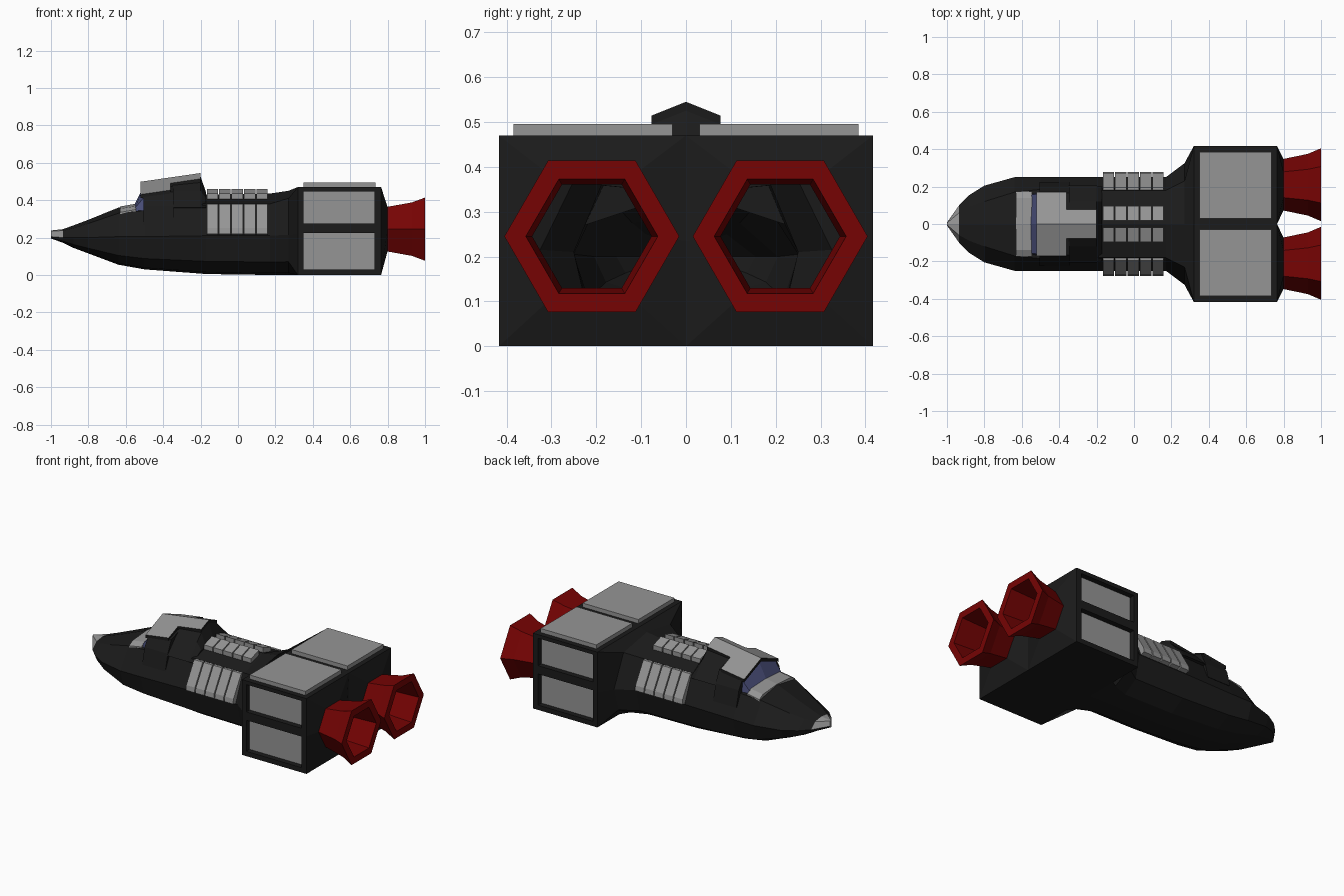
import bpy, bmesh, math

cube = bpy.data.objects.get("Cube")
if cube:
    bpy.data.objects.remove(cube, do_unlink=True)


def material(name, color):
    mat = bpy.data.materials.new(name)
    mat.use_nodes = True
    mat.diffuse_color = (*color, 1)
    mat.node_tree.nodes["Principled BSDF"].inputs["Base Color"].default_value = (*color, 1)
    return mat


DARK = material("charcoal hull", (0.011, 0.011, 0.011))
GREY = material("grey plating", (0.3, 0.3, 0.3))
RED = material("deep red", (0.18, 0.001, 0.001))
BLUE = material("blue glass", (0.07, 0.08, 0.2))


def loft(name, rings, mats, caps=(True, True), mirror=False):
    """Skin closed rings of (x, y, z) points, optionally mirrored to the other side."""
    bm = bmesh.new()
    rows = [[bm.verts.new(p) for p in ring] for ring in rings]
    count = len(rows[0])
    for a, b in zip(rows, rows[1:]):
        for i in range(count):
            j = (i + 1) % count
            bm.faces.new((a[i], a[j], b[j], b[i]))
    if caps[0]:
        bm.faces.new(rows[0])
    if caps[1]:
        bm.faces.new(rows[-1])
    bmesh.ops.recalc_face_normals(bm, faces=bm.faces)
    mesh = bpy.data.meshes.new(name)
    bm.to_mesh(mesh)
    bm.free()
    obj = bpy.data.objects.new(name, mesh)
    bpy.context.collection.objects.link(obj)
    for mat in mats:
        mesh.materials.append(mat)
    if mirror:
        mod = obj.modifiers.new("other side", 'MIRROR')
        mod.use_axis = (False, True, False)
        mod.use_mirror_merge = False
    return obj


def whole(x, half):
    """Full ring at x from a half section running top centre to bottom centre."""
    left = [(x, y, z) for y, z in half]
    right = [(x, -y, z) for y, z in reversed(half) if y > 0]
    return left + right


def prism(name, x0, x1, section, mat):
    return loft(name, [[(x, y, z) for y, z in section] for x in (x0, x1)],
                [mat], mirror=True)


def box(name, x, y, z, mat):
    section = [(y[0], z[0]), (y[1], z[0]), (y[1], z[1]), (y[0], z[1])]
    return prism(name, x[0], x[1], section, mat)


# Hull stations: x, half width, chine z, shoulder y, shoulder z, top z, bottom z
stations = [
    (-1, .008, .205, .005, .235, .238, .195),
    (-.935, .1, .2, .06, .237, .245, .172),
    (-.88, .155, .2, .09, .25, .265, .145),
    (-.8, .205, .2, .12, .275, .295, .115),
    (-.64, .25, .205, .17, .33, .36, .055),
    (-.5, .25, .205, .185, .345, .365, .03),
    (-.17, .25, .21, .18, .38, .43, .005),
    (.17, .25, .21, .18, .38, .435, 0),
    (.27, .325, .215, .23, .41, .45, 0),
]
rings = []
for x, wide, chine, sy, sz, top, low in stations:
    rise = chine - low
    rings.append(whole(x, [(0, top), (sy, sz), (wide, chine), (wide * .87, low + rise * .33),
                           (wide * .5, low + rise * .05), (0, low)]))


# Square engine block continues the hull, its sides stepped in behind the plates
def block(x, wide):
    return whole(x, [(0, .47), (wide, .47), (wide, .22), (wide, 0), (.2, 0), (0, 0)])


OUTER, INNER = .417, .38
FRONT, REAR = .35, .73
rings += [block(.32, OUTER), block(FRONT, OUTER), block(FRONT, INNER),
          block(REAR, INNER), block(REAR, OUTER), block(.765, OUTER)]
hull = loft("hull", rings, [DARK, GREY], caps=(True, False))
for face in hull.data.polygons:
    if face.center.x < -.95 and face.center.z > .198:
        face.material_index = 1

# Side rails framing the deeply recessed side plates, and raised top plates
for name, z in (("bottom_rail", (0, .03)), ("middle_rail", (.224, .276)), ("top_rail", (.447, .47))):
    box(name, (FRONT, REAR), (INNER - .005, OUTER), z, DARK)
for name, z in (("lower_side_plate", (.03, .224)), ("upper_side_plate", (.276, .447))):
    box(name, (FRONT, REAR), (INNER - .002, INNER + .004), z, GREY)
box("top_plate", (.35, .735), (.03, .385), (.465, .495), GREY)


# Engines: six-sided shrouds and open bells
def hexagon(x, radius):
    return [(x, .21 + radius * math.cos(i * math.pi / 3),
             .245 + radius * math.sin(i * math.pi / 3)) for i in range(6)]


back = [(OUTER, .235), (OUTER, .47), (0, .47), (0, .235), (0, 0), (OUTER, 0)]
loft("engine_shroud", [[(.765, y, z) for y, z in back], hexagon(.8, .135)],
     [DARK], caps=(False, False), mirror=True)
bell = [(.8, .133), (.8, .138), (.93, .165), (1, .195), (1, .147), (.8, .133)]
loft("engine_bell", [hexagon(x, r) for x, r in bell], [RED],
     caps=(False, False), mirror=True)

# Rows of ribs along flanks and roof
flank = [(.277, .22), (.272, .25), (.195, .38), (.181, .38), (.25, .213)]
roof = [(.097, .435), (.02, .46), (.02, .426), (.097, .407)]
for i in range(5):
    x = -.167 + i * .0665
    prism("flank_rib", x, x + .06, flank, GREY)
    prism("roof_rib", x, x + .06, roof, GREY)


# Cockpit roof: a ridged, rising T-shaped slab, grey on top with dark edges
def gable(x, wide):
    ridge = .5 + (x + .51) * .145
    edge = ridge - .4 * wide
    return whole(x, [(0, ridge), (wide, edge), (wide, edge - .02), (0, ridge - .02)])


for name, x0, x1, wide in (("roof_front", -.52, -.36, .17), ("roof_rear", -.36, -.2, .077)):
    slab = loft(name, [gable(x0, wide), gable(x1, wide)], [DARK, GREY])
    for face in slab.data.polygons:
        face.material_index = int(face.normal.z > .5)

# Cockpit walls under the roof
front_wall = [(0, .48), (.165, .425), (.2, .37), (.225, .27), (0, .345)]
loft("cockpit_wall", [whole(-.505, front_wall),
                      whole(-.345, [(y, z + (.02 if z > .4 else 0)) for y, z in front_wall])],
     [DARK])
rear_wall = [(0, .51), (.076, .48), (.12, .45), (.205, .36), (0, .34)]
tail = [(0, .44), (.076, .42), (.12, .41), (.2, .36), (0, .34)]
loft("cockpit_spine", [whole(-.35, rear_wall),
                       whole(-.2, [(y, z + (.015 if z > .47 else 0)) for y, z in rear_wall]),
                       whole(-.17, tail)], [DARK])

# Windscreen and the sill ahead of it
loft("windscreen", [whole(-.553, [(0, .378), (.155, .355), (.16, .335), (0, .335)]),
                    whole(-.503, [(0, .475), (.163, .415), (.17, .34), (0, .34)])], [BLUE])
loft("window_sill", [whole(-.63, [(0, .366), (.14, .355), (.175, .335), (.175, .315), (0, .315)]),
                     whole(-.545, [(0, .381), (.14, .368), (.175, .35), (.175, .315), (0, .315)])],
     [GREY])
